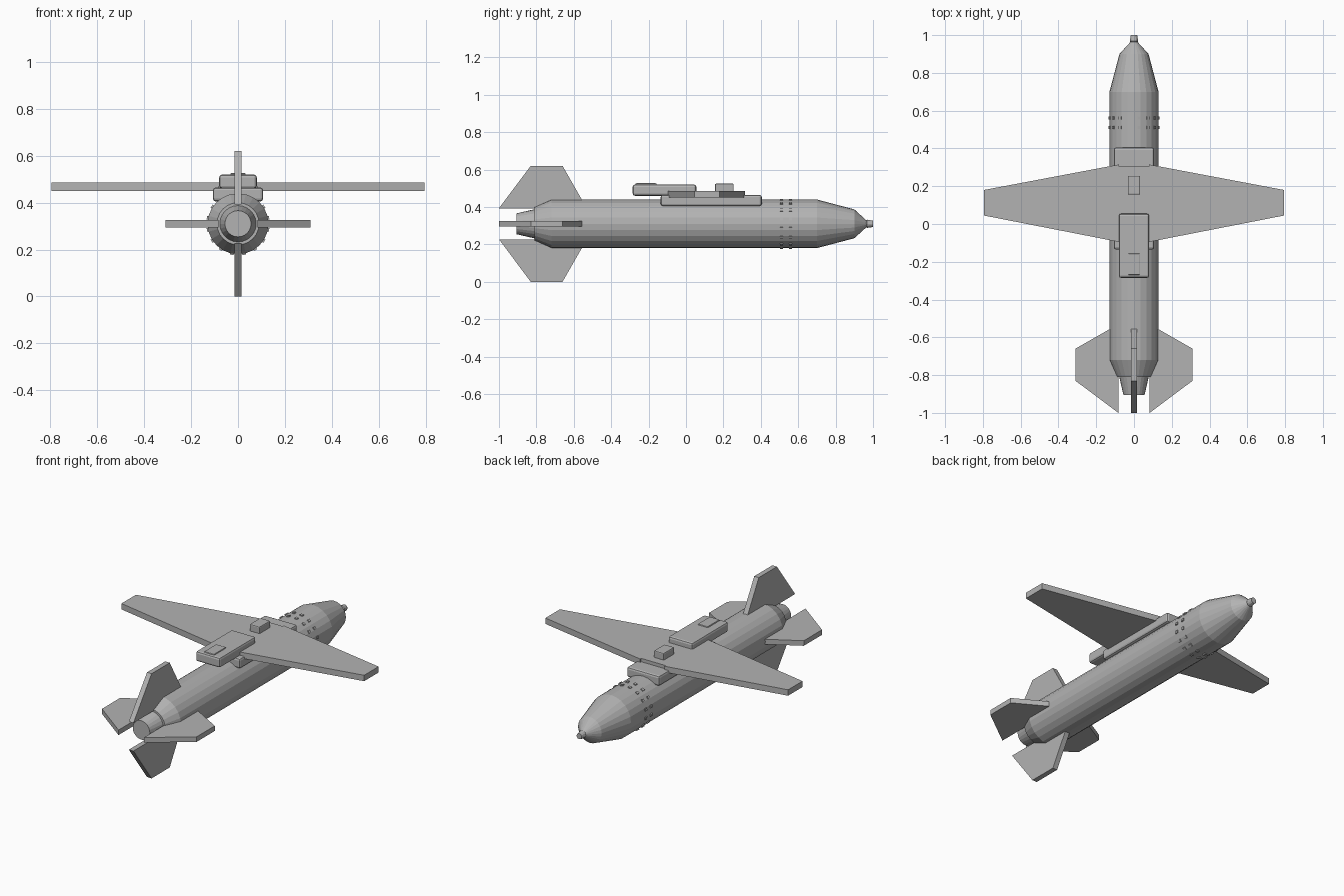
import bpy, bmesh, math
from mathutils import Matrix, Vector

if "Cube" in bpy.data.objects:
    bpy.data.objects.remove(bpy.data.objects["Cube"])

CZ = 0.31  # height of the body axis
SIDES = 24

grey = bpy.data.materials.new("light_grey")
grey.diffuse_color = (0.45, 0.45, 0.45, 1)
grey.use_nodes = True
grey.node_tree.nodes["Principled BSDF"].inputs["Base Color"].default_value = grey.diffuse_color


def finish(name, bm):
    bmesh.ops.recalc_face_normals(bm, faces=bm.faces)
    mesh = bpy.data.meshes.new(name)
    bm.to_mesh(mesh)
    bm.free()
    mesh.materials.append(grey)
    obj = bpy.data.objects.new(name, mesh)
    bpy.context.collection.objects.link(obj)
    return obj


def lathe(name, profile, sides=SIDES):
    """Closed solid turned about the body axis from (y, radius) pairs."""
    bm = bmesh.new()
    rings = []
    for y, r in profile:
        rings.append([bm.verts.new((r * math.cos(2 * math.pi * i / sides), y,
                                    CZ + r * math.sin(2 * math.pi * i / sides)))
                      for i in range(sides)])
    for a, b in zip(rings, rings[1:]):
        for i in range(sides):
            j = (i + 1) % sides
            bm.faces.new((a[i], a[j], b[j], b[i]))
    bm.faces.new(rings[0])
    bm.faces.new(rings[-1])
    return finish(name, bm)


def box(name, x, y0, y1, z0, z1, bevel=0.0):
    """Box centred on x = 0 with half width x."""
    bm = bmesh.new()
    bmesh.ops.create_cube(bm, size=1)
    bmesh.ops.scale(bm, vec=(2 * x, y1 - y0, z1 - z0), verts=bm.verts)
    bmesh.ops.translate(bm, vec=(0, (y0 + y1) / 2, (z0 + z1) / 2), verts=bm.verts)
    obj = finish(name, bm)
    if bevel:
        mod = obj.modifiers.new("bevel", 'BEVEL')
        mod.width = bevel
        mod.segments = 2
    return obj


def plate(name, outline, thick, z, angle=0):
    """Flat (x, y) outline given thickness, turned about the y axis, raised to z."""
    bm = bmesh.new()
    face = bm.faces.new([bm.verts.new((x, y, -thick / 2)) for x, y in outline])
    ext = bmesh.ops.extrude_face_region(bm, geom=[face])
    top = [v for v in ext["geom"] if isinstance(v, bmesh.types.BMVert)]
    bmesh.ops.translate(bm, vec=(0, 0, thick), verts=top)
    bm.transform(Matrix.Translation((0, 0, z)) @ Matrix.Rotation(angle, 4, 'Y'))
    return finish(name, bm)


# Body with tapered nose and tail
lathe("body", [(-0.81, 0.09), (-0.72, 0.13), (0.70, 0.13), (0.90, 0.077), (0.965, 0.018)])
lathe("tail_cone", [(-0.905, 0.056), (-0.80, 0.08)])
lathe("nose_tip", [(0.955, 0.014), (0.968, 0.022), (1.0, 0.017)], 12)

# Two rings of small raised studs behind the nose
bm = bmesh.new()
for y in (0.51, 0.56):
    for i in range(16):
        spin = Matrix.Rotation(2 * math.pi * (i + 0.5) / 16, 4, 'Y')
        place = Matrix.Translation((0, y, CZ)) @ spin @ Matrix.Translation((0.129, 0, 0))
        bmesh.ops.create_cube(bm, size=1, matrix=place @ Matrix.Diagonal((0.012, 0.016, 0.016, 1)))
finish("studs", bm)

# Saddle and equipment boxes on the back
box("saddle", 0.107, -0.135, 0.405, 0.405, 0.465, 0.012)
box("wing_centre", 0.082, -0.085, 0.305, 0.45, 0.485)
box("rear_box", 0.08, -0.285, 0.055, 0.46, 0.52, 0.012)
box("rear_hatch", 0.033, -0.27, -0.157, 0.50, 0.527, 0.006)
box("front_box", 0.033, 0.155, 0.255, 0.48, 0.525, 0.006)

# Wings
for side, s in (("right", 1), ("left", -1)):
    plate(side + "_wing", [(s * 0.08, -0.095), (s * 0.795, 0.045),
                           (s * 0.795, 0.18), (s * 0.08, 0.315)], 0.035, 0.4675)

# Four tail fins
fin = [(0.083, -1.0), (0.31, -0.83), (0.31, -0.66), (0.13, -0.557), (0.083, -0.53)]
for i, where in enumerate(("right", "bottom", "left", "top")):
    plate(where + "_fin", fin, 0.03, CZ, i * math.pi / 2)
